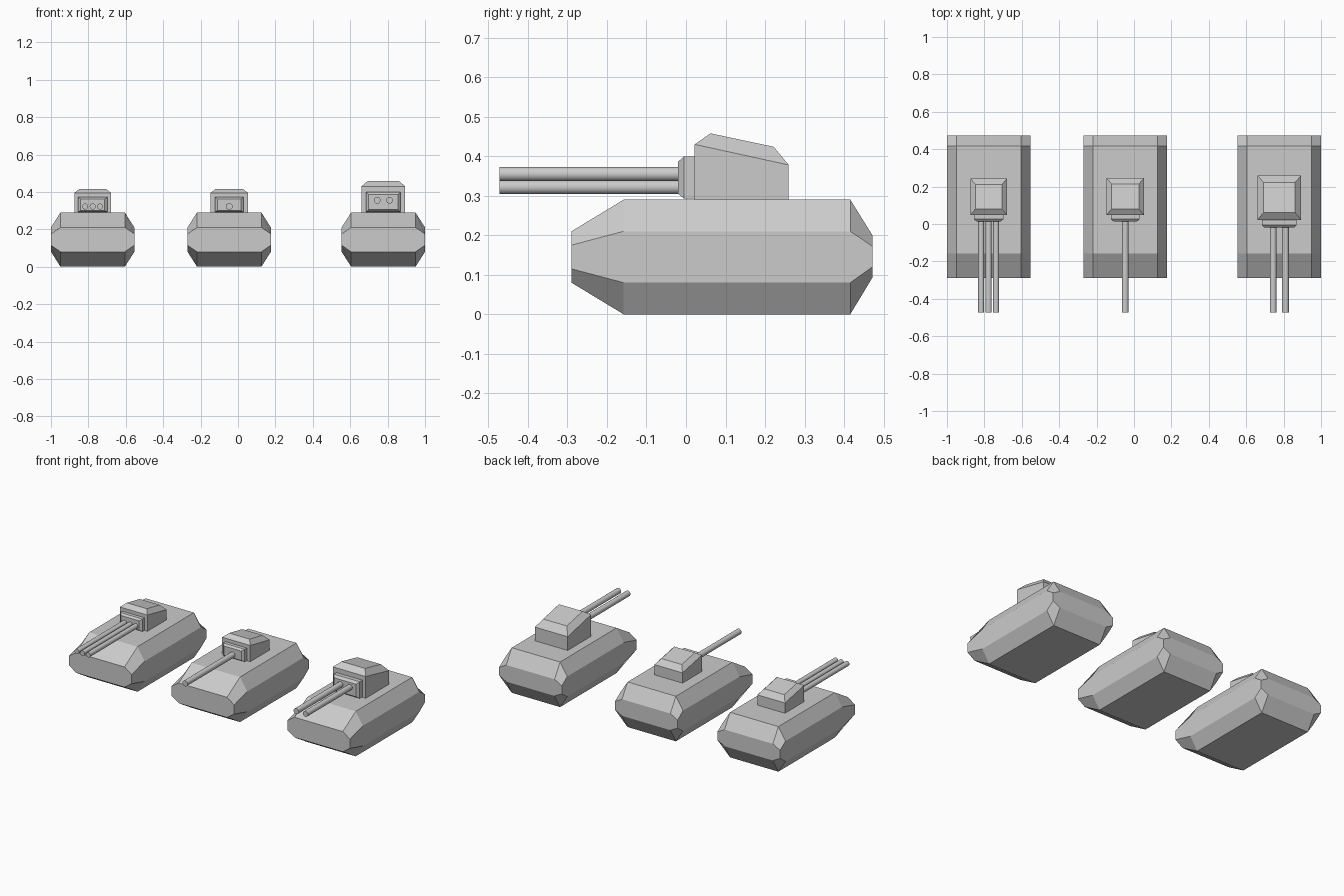
import bpy
import bmesh
import math
from mathutils import Matrix

if "Cube" in bpy.data.objects:
    bpy.data.objects.remove(bpy.data.objects["Cube"])


def finish(name, bm, x):
    bmesh.ops.recalc_face_normals(bm, faces=bm.faces)
    mesh = bpy.data.meshes.new(name)
    bm.to_mesh(mesh)
    bm.free()
    obj = bpy.data.objects.new(name, mesh)
    obj.location.x = x
    bpy.context.collection.objects.link(obj)
    return obj


def loft(name, rings, x):
    """Skin a list of closed point rings and cap both ends."""
    bm = bmesh.new()
    loops = [[bm.verts.new(p) for p in ring] for ring in rings]
    n = len(loops[0])
    for a, b in zip(loops, loops[1:]):
        for i in range(n):
            j = (i + 1) % n
            bm.faces.new((a[i], a[j], b[j], b[i]))
    bm.faces.new(loops[0])
    bm.faces.new(loops[-1])
    return finish(name, bm, x)


def hull_ring(y, z_bottom, z_side_low, z_side_high, z_top, inner=0.172, outer=0.223):
    half = [(inner, z_bottom), (outer, z_side_low), (outer, z_side_high), (inner, z_top)]
    pts = half + [(-px, pz) for px, pz in reversed(half)]
    return [(px, y, pz) for px, pz in pts]


def rect_xy(w, y0, z0, y1, z1):
    return [(-w, y0, z0), (w, y0, z0), (w, y1, z1), (-w, y1, z1)]


def rect_xz(w, y, z0, z1):
    return [(-w, y, z0), (w, y, z0), (w, y, z1), (-w, y, z1)]


DECK = 0.29


def tank(label, x, width, front, sy, sz, mantlet_w, barrel_xs, barrel_z, radius):
    # Chamfered hull
    loft(label + "_hull", [
        hull_ring(-0.29, 0.08, 0.115, 0.175, 0.21),
        hull_ring(-0.158, 0, 0.08, 0.21, DECK),
        hull_ring(0.416, 0, 0.08, 0.21, DECK),
        hull_ring(0.472, 0.093, 0.12, 0.172, 0.2)], x)

    def y(v):
        return front + v * sy

    def z(v):
        return DECK + v * sz

    # Turret with sloping faceted roof
    loft(label + "_turret", [
        rect_xy(width, y(0), DECK, y(0.238), DECK),
        rect_xy(width, y(0), z(0.14), y(0.238), z(0.088)),
        rect_xy(width - 0.033 * sy, y(0.04), z(0.168), y(0.2), z(0.134))], x)

    # Gun mantlet with bevelled front
    loft(label + "_mantlet", [
        rect_xz(mantlet_w, y(0), z(0.003), z(0.11)),
        rect_xz(mantlet_w, y(-0.027), z(0.003), z(0.11)),
        rect_xz(mantlet_w - 0.015, y(-0.042), z(0.015), z(0.096))], x)

    # Gun barrels
    back = y(-0.03)
    for bx in barrel_xs:
        bm = bmesh.new()
        length = back + 0.472
        bmesh.ops.create_cone(
            bm, cap_ends=True, segments=24, radius1=radius, radius2=radius, depth=length,
            matrix=Matrix.Translation((bx, back - length / 2, barrel_z))
            @ Matrix.Rotation(math.pi / 2, 4, 'X'))
        for f in bm.faces:
            f.smooth = len(f.verts) == 4
        for e in bm.edges:
            e.smooth = all(f.smooth for f in e.link_faces)
        finish(label + "_barrel", bm, x)


tank("triple_gun_tank", -0.777, 0.098, 0.048, 0.82, 0.75, 0.079,
     (-0.04, 0, 0.04), 0.322, 0.016)
tank("single_gun_tank", -0.047, 0.1, 0.048, 0.83, 0.75, 0.077,
     (0,), 0.322, 0.018)
tank("twin_gun_tank", 0.777, 0.117, 0.022, 1.0, 1.0, 0.093,
     (-0.033, 0.033), 0.355, 0.018)
